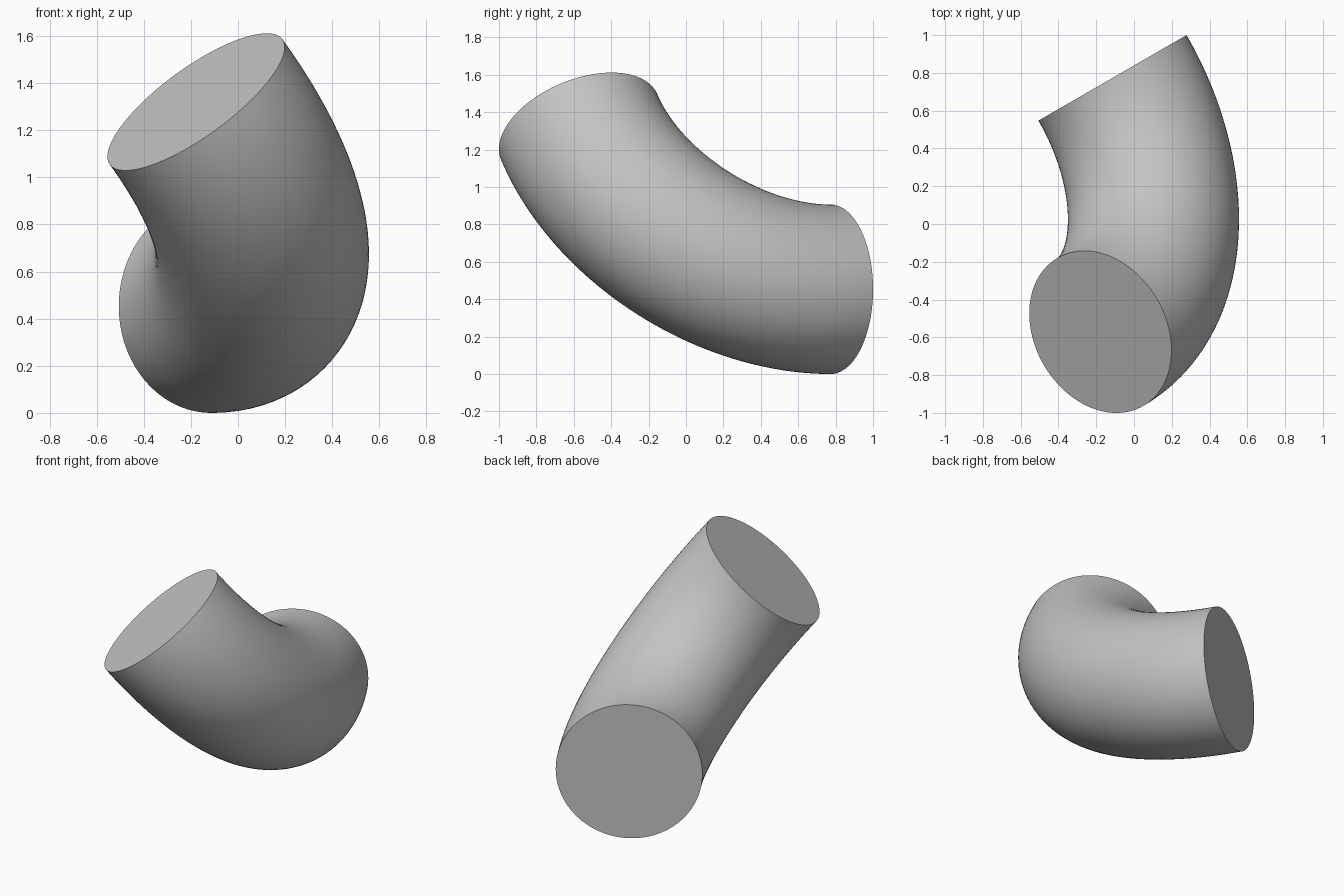
import bpy, bmesh, math
from mathutils import Vector, Matrix

cube = bpy.data.objects.get("Cube")
if cube:
    bpy.data.objects.remove(cube, do_unlink=True)

# Single neutral grey
grey = bpy.data.materials.new("neutral_grey")
grey.use_nodes = True
colour = (0.55, 0.55, 0.55, 1)
grey.diffuse_color = colour
grey.node_tree.nodes["Principled BSDF"].inputs["Base Color"].default_value = colour

# Quarter-turn elbow: tube radius, bend radius, and direction at each end
tube = 0.453
bend = 2.5 * tube
yaw, tilt = math.radians(30), math.radians(50)
start = Vector((-0.114, 1 - tube * math.sin(yaw), tube))
go_in = Vector((math.sin(yaw), -math.cos(yaw), 0))
side = Vector((-math.cos(yaw), -math.sin(yaw), 0))
go_out = side * math.cos(tilt) + Vector((0, 0, math.sin(tilt)))

# Sweep the round section about the bend axis, then close both ends
bm = bmesh.new()
place = Matrix.Translation(start) @ go_in.to_track_quat('Z', 'Y').to_matrix().to_4x4()
bmesh.ops.create_circle(bm, segments=96, radius=tube, matrix=place)
bmesh.ops.spin(bm, geom=bm.verts[:] + bm.edges[:], cent=start + go_out * bend,
               axis=go_in.cross(go_out), angle=math.pi / 2, steps=64)
bmesh.ops.holes_fill(bm, edges=[e for e in bm.edges if e.is_boundary], sides=0)
bmesh.ops.recalc_face_normals(bm, faces=bm.faces)

mesh = bpy.data.meshes.new("bent_tube")
bm.to_mesh(mesh)
bm.free()
mesh.materials.append(grey)
elbow = bpy.data.objects.new("bent_tube", mesh)
bpy.context.collection.objects.link(elbow)

# Smooth side wall, crisp flat end caps
bpy.ops.object.select_all(action='DESELECT')
elbow.select_set(True)
bpy.context.view_layer.objects.active = elbow
bpy.ops.object.shade_smooth_by_angle(angle=math.radians(30))
